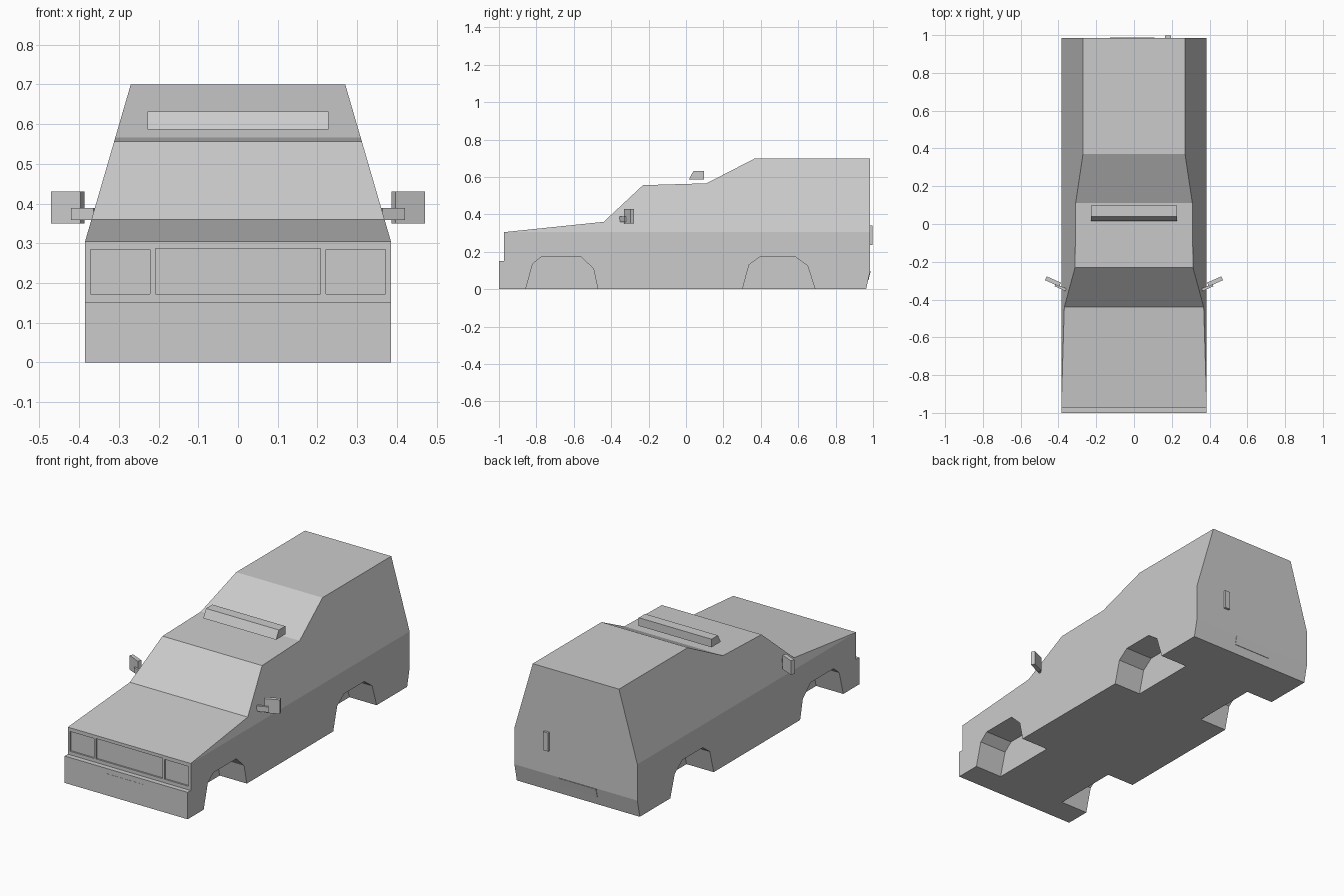
import bpy, bmesh
from math import radians
from mathutils import Matrix

if "Cube" in bpy.data.objects:
    bpy.data.objects.remove(bpy.data.objects["Cube"])

WAIST, HALF = 0.305, 0.385


def prism(name, profile, x0, x1):
    """Extrude a (y, z) side profile from x0 to x1."""
    bm = bmesh.new()
    face = bm.faces.new([bm.verts.new((x0, y, z)) for y, z in profile])
    ext = bmesh.ops.extrude_face_region(bm, geom=[face])["geom"]
    moved = [v for v in ext if isinstance(v, bmesh.types.BMVert)]
    bmesh.ops.translate(bm, verts=moved, vec=(x1 - x0, 0, 0))
    bmesh.ops.recalc_face_normals(bm, faces=bm.faces)
    me = bpy.data.meshes.new(name)
    bm.to_mesh(me)
    bm.free()
    ob = bpy.data.objects.new(name, me)
    bpy.context.collection.objects.link(ob)
    return ob


def box(name, x0, x1, y0, y1, z0, z1):
    return prism(name, [(y0, z0), (y1, z0), (y1, z1), (y0, z1)], x0, x1)


def cut(target, cutter):
    """Subtract a cutter and remove it."""
    mod = target.modifiers.new("cut", "BOOLEAN")
    mod.object, mod.operation, mod.solver = cutter, "DIFFERENCE", "EXACT"
    cutter.hide_render = True
    bpy.context.view_layer.objects.active = target
    bpy.ops.object.modifier_apply(modifier=mod.name)
    bpy.data.objects.remove(cutter)


# Body shell: side profile, narrowed above the waistline
body = prism("body", [(-1, 0), (-1, 0.152), (-0.972, 0.152), (-0.972, WAIST),
                      (-0.44, 0.36), (-0.23, 0.556), (0.11, 0.566), (0.37, 0.70),
                      (0.985, 0.70), (0.985, 0.10), (0.963, 0)], -HALF, HALF)
bm = bmesh.new()
bm.from_mesh(body.data)
bmesh.ops.bisect_plane(bm, geom=bm.verts[:] + bm.edges[:] + bm.faces[:], dist=1e-4,
                       plane_co=(0, 0, WAIST), plane_no=(0, 0, 1))
for v in bm.verts:
    if v.co.z > WAIST:
        half = HALF - (v.co.z - WAIST) * 0.291
        v.co.x = half if v.co.x > 0 else -half
bm.to_mesh(body.data)
bm.free()

# Wheel arches: pockets on both sides
front_arch = [(-0.862, -0.02), (-0.857, 0), (-0.82, 0.135), (-0.77, 0.176),
              (-0.565, 0.176), (-0.495, 0.11), (-0.471, 0), (-0.467, -0.02)]
rear_arch = [(0.297, -0.02), (0.302, 0), (0.337, 0.13), (0.40, 0.176),
             (0.58, 0.176), (0.65, 0.125), (0.69, 0), (0.695, -0.02)]
for side in (1, -1):
    for arch in (front_arch, rear_arch):
        cut(body, prism("arch_cutter", arch, side * 0.215, side * 0.45))

# Recessed headlights and grille
for x0, x1, top in ((-0.372, -0.221, 0.284), (-0.208, 0.208, 0.287), (0.221, 0.372, 0.284)):
    cut(body, box("recess_cutter", x0, x1, -1.05, -0.963, 0.172, top))

# Number plates and tailgate handle
box("front_plate", -0.127, 0.108, -1.001, -0.99, 0.075, 0.123)
prism("rear_plate", [(0.95, 0.048), (0.976, 0.048), (0.987, 0.096), (0.95, 0.096)],
      -0.127, 0.108)
box("tailgate_handle", 0.165, 0.197, 0.98, 0.998, 0.235, 0.34)

# Roof light bar
prism("roof_light_bar", [(0.015, 0.586), (0.04, 0.632), (0.097, 0.632), (0.097, 0.586)],
      -0.228, 0.228)

# Door mirrors: angled head on a short arm
for side, label in ((1, "right"), (-1, "left")):
    place = Matrix.Translation((side * 0.429, -0.304, 0)) @ Matrix.Rotation(side * radians(24), 4, "Z")
    head = box(label + "_mirror", -0.041, 0.041, -0.011, 0.011, 0.35, 0.43)
    arm = box(label + "_mirror_arm", side * -0.08, side * -0.018, -0.02, -0.006, 0.358, 0.389)
    for part in (head, arm):
        part.data.transform(place)
